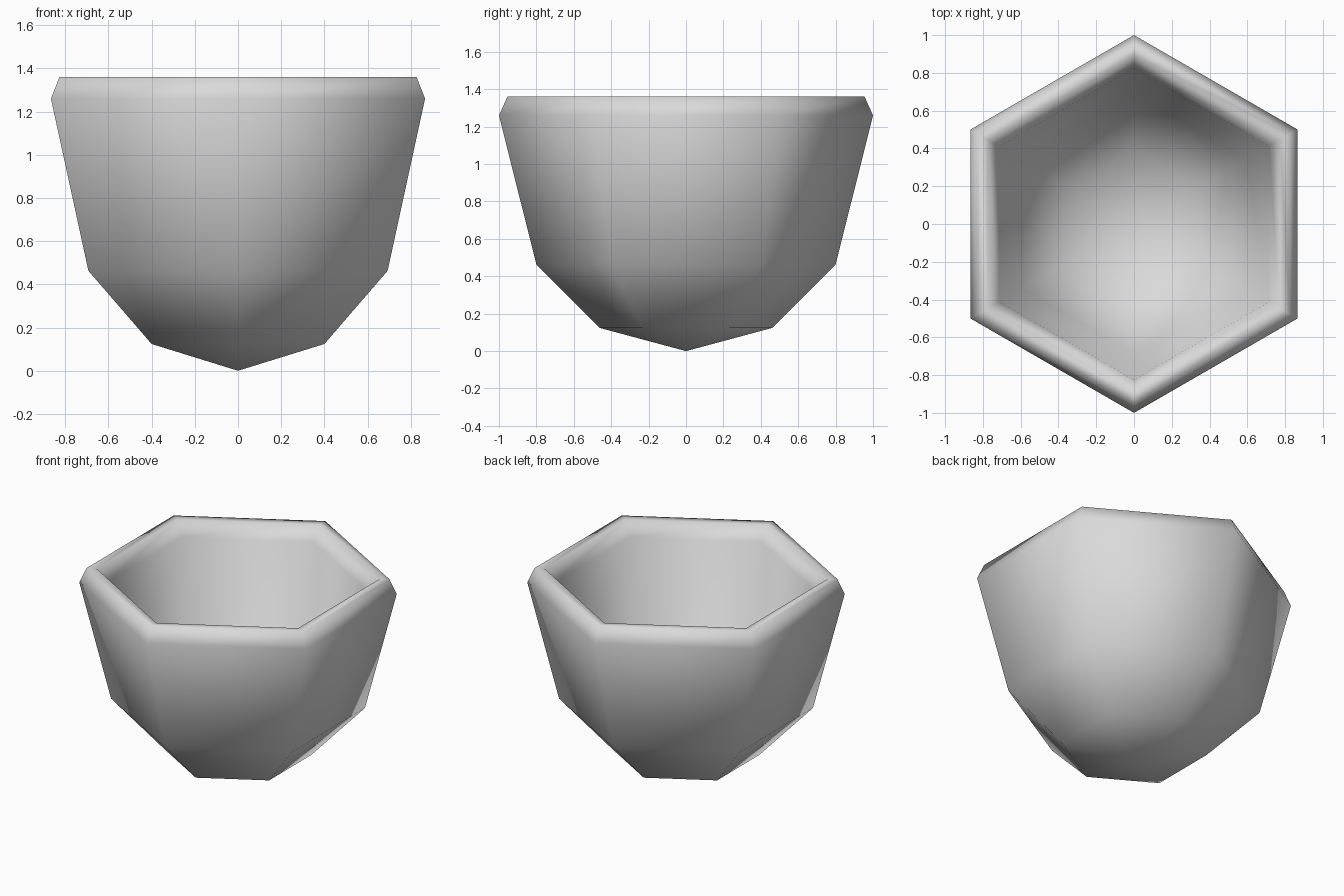
import bpy
import bmesh
from math import cos, sin, radians

cube = bpy.data.objects.get("Cube")
if cube:
    bpy.data.objects.remove(cube, do_unlink=True)

SIDES = 6

# Cross-section as (corner radius, height): outside tip, over the rim, inside floor
PROFILE = [
    (0, 0), (0.462, 0.124), (0.8, 0.463), (1, 1.26), (0.955, 1.36),
    (0.892, 1.36), (0.825, 1.265),
    (0.685, 0.58), (0.395, 0.32), (0, 0.22),
]


def make_material(name, colour):
    mat = bpy.data.materials.new(name)
    mat.use_nodes = True
    mat.diffuse_color = colour
    mat.node_tree.nodes["Principled BSDF"].inputs["Base Color"].default_value = colour
    return mat


def lathe(name, profile, sides, mat):
    """Turn a closed profile round z, with a corner facing the front."""
    bm = bmesh.new()
    rings = []
    for radius, z in profile:
        if radius == 0:
            rings.append([bm.verts.new((0, 0, z))] * sides)
        else:
            angles = [radians(90 + 360 * i / sides) for i in range(sides)]
            rings.append([bm.verts.new((radius * cos(a), radius * sin(a), z))
                          for a in angles])
    for low, high in zip(rings, rings[1:]):
        for i in range(sides):
            j = (i + 1) % sides
            corners = dict.fromkeys((low[i], low[j], high[j], high[i]))
            bm.faces.new(list(corners)).smooth = True
    bmesh.ops.recalc_face_normals(bm, faces=bm.faces)
    mesh = bpy.data.meshes.new(name)
    bm.to_mesh(mesh)
    bm.free()
    mesh.materials.append(mat)
    obj = bpy.data.objects.new(name, mesh)
    bpy.context.collection.objects.link(obj)
    return obj


# Six-sided bowl with a thick bevelled rim
grey = make_material("light grey", (0.7, 0.7, 0.7, 1))
lathe("bowl", PROFILE, SIDES, grey)
